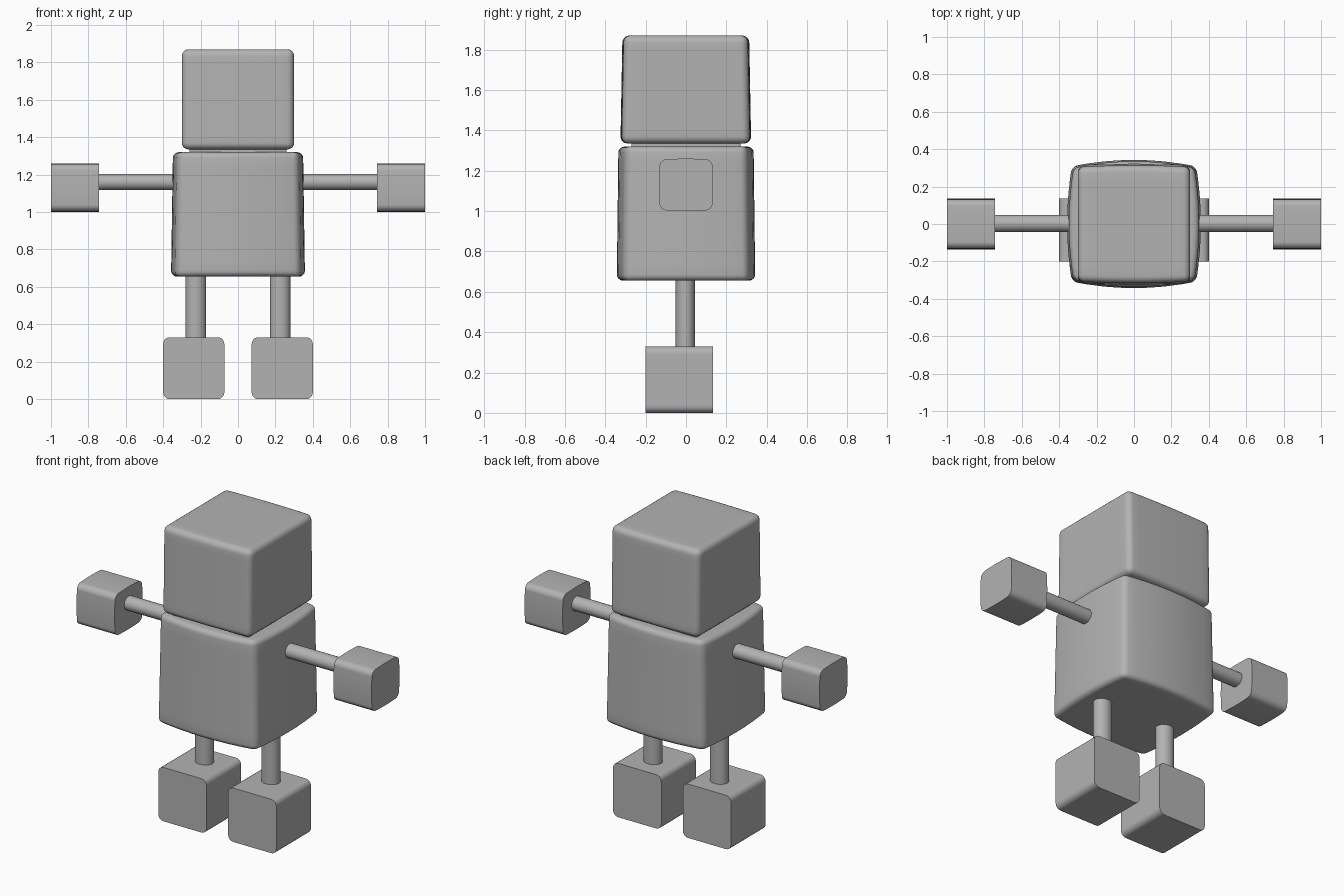
import bpy, bmesh, math
from mathutils import Matrix, Vector

if "Cube" in bpy.data.objects:
    bpy.data.objects.remove(bpy.data.objects["Cube"])

grey = bpy.data.materials.new("plain grey")
grey.diffuse_color = (0.45, 0.45, 0.45, 1)
grey.use_nodes = True
grey.node_tree.nodes["Principled BSDF"].inputs["Base Color"].default_value = grey.diffuse_color


def finish(bm, name, angle=40):
    bmesh.ops.recalc_face_normals(bm, faces=bm.faces)
    mesh = bpy.data.meshes.new(name)
    bm.to_mesh(mesh)
    bm.free()
    mesh.materials.append(grey)
    ob = bpy.data.objects.new(name, mesh)
    bpy.context.collection.objects.link(ob)
    bpy.ops.object.select_all(action='DESELECT')
    ob.select_set(True)
    bpy.context.view_layer.objects.active = ob
    bpy.ops.object.shade_smooth_by_angle(angle=math.radians(angle))
    return ob


def block(name, lo, hi, radius, axis=None, shape=None):
    """Rounded box; with an axis, only the edges along that axis are rounded.
    shape(u) gets the position in -1..1 and returns an offset."""
    lo, hi = Vector(lo), Vector(hi)
    half, mid = (hi - lo) / 2, (hi + lo) / 2
    bm = bmesh.new()
    bmesh.ops.create_cube(bm, size=2)
    bmesh.ops.subdivide_edges(bm, edges=bm.edges[:], cuts=7, use_grid_fill=True)
    for v in bm.verts:
        v.co = Vector(v.co[i] * half[i] for i in range(3))
    bm.normal_update()

    def rounded(e):
        if e.calc_face_angle(0) < 1:
            return False
        d = (e.verts[0].co - e.verts[1].co).normalized()
        return axis is None or abs(d[axis]) > 0.9

    bmesh.ops.bevel(bm, geom=[e for e in bm.edges if rounded(e)], offset=radius,
                    segments=5, profile=0.5, affect='EDGES', clamp_overlap=True)
    for v in bm.verts:
        u = Vector(v.co[i] / half[i] for i in range(3))
        if shape:
            v.co += Vector(shape(u))
        v.co += mid
    return finish(bm, name)


def rod(name, a, b, rx, ry):
    a, b = Vector(a), Vector(b)
    turn = (b - a).to_track_quat('Z', 'Y').to_matrix().to_4x4()
    bm = bmesh.new()
    bmesh.ops.create_cone(bm, cap_ends=True, segments=32, radius1=1, radius2=1,
                          depth=(b - a).length,
                          matrix=Matrix.Translation((a + b) / 2) @ turn
                          @ Matrix.Diagonal((rx, ry, 1, 1)))
    return finish(bm, name)


# torso: sides bow outwards, slightly wider at the bottom
def torso_shape(u):
    return (u.x * (0.025 * (1 - u.y ** 2) - 0.005 * u.z),
            u.y * (0.035 * (1 - u.x ** 2) - 0.004 * u.z), 0)


# head: gently bowed front and back
def head_shape(u):
    return (0, u.y * (0.008 * (1 - u.x ** 2) - 0.005 * u.z), 0)


block("torso", (-0.328, -0.304, 0.655), (0.328, 0.304, 1.32), 0.03, shape=torso_shape)
block("head", (-0.30, -0.312, 1.335), (0.30, 0.31, 1.87), 0.035, shape=head_shape)
block("neck", (-0.26, -0.27, 1.29), (0.26, 0.27, 1.36), 0.01)


# hands: slightly bowed sides
def hand_shape(u):
    return (0, u.y * 0.006 * (1 - u.z ** 2), u.z * 0.006 * (1 - u.y ** 2))


for side, s in (("left", -1), ("right", 1)):
    # arm and hand
    rod(side + "_arm", (s * 0.30, 0.003, 1.16), (s * 0.78, 0.003, 1.16), 0.045, 0.043)
    x0, x1 = sorted((s * 0.742, s * 1.0))
    block(side + "_hand", (x0, -0.129, 1.006), (x1, 0.129, 1.254), 0.03, 0, hand_shape)
    # leg and foot
    rod(side + "_leg", (s * 0.225, -0.003, 0.28), (s * 0.225, -0.003, 0.70), 0.055, 0.048)
    x0, x1 = sorted((s * 0.073, s * 0.40))
    block(side + "_foot", (x0, -0.20, 0), (x1, 0.135, 0.33), 0.035, 1)
